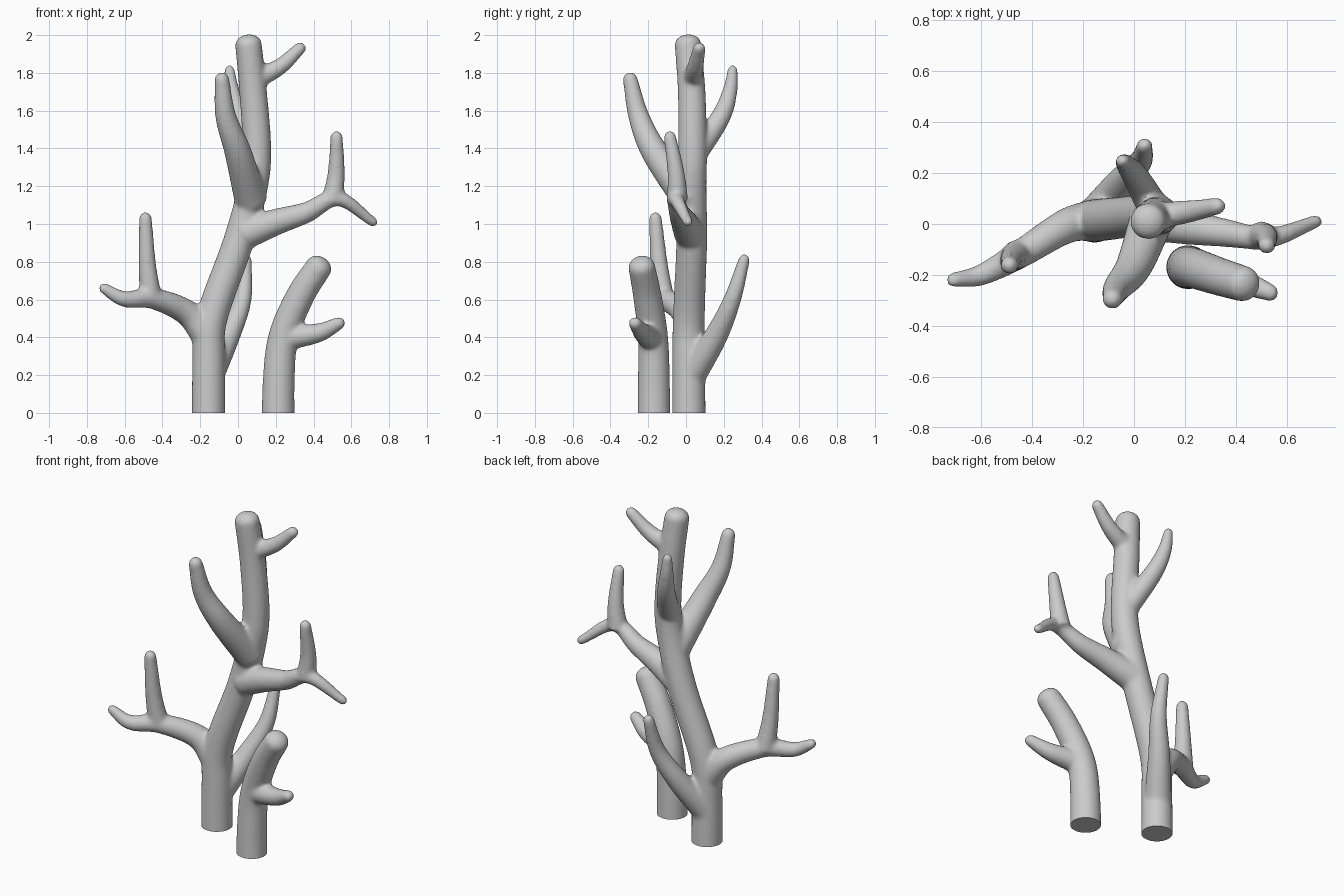
import bpy, bmesh, math
from mathutils import Vector

if "Cube" in bpy.data.objects:
    bpy.data.objects.remove(bpy.data.objects["Cube"])


def spline(pts, steps=8):
    """Catmull-Rom through (x, y, z, radius) points."""
    p = [2 * pts[0] - pts[1]] + pts + [2 * pts[-1] - pts[-2]]
    out = []
    for i in range(1, len(p) - 2):
        a, b, c, d = p[i - 1:i + 3]
        for s in range(steps):
            t = s / steps
            out.append(0.5 * (2 * b + (c - a) * t + (2 * a - 5 * b + 4 * c - d) * t * t
                              + (3 * b - a - 3 * c + d) * t ** 3))
    return out + [p[-2]]


def limb(bm, r0, r1, *pts, cap=1.0, sides=24):
    """Tube along a path, tapering from r0 to r1, with a rounded tip."""
    n = len(pts) - 1
    path = spline([Vector((*p, r0 + (r1 - r0) * i / n)) for i, p in enumerate(pts)])
    tip = path[-1].to_3d()
    end_dir = (tip - path[-2].to_3d()).normalized()
    for k in range(1, 6):
        a = math.radians(k * 16.5)
        path.append(Vector((*(tip + end_dir * r1 * cap * math.sin(a)), r1 * math.cos(a))))
    rings, normal = [], Vector((1, 0.3, 0.1))
    for i, q in enumerate(path):
        d = path[min(i + 1, len(path) - 1)].to_3d() - path[max(i - 1, 0)].to_3d()
        d.normalize()
        normal = (normal - d * normal.dot(d)).normalized()
        side = d.cross(normal)
        rings.append([bm.verts.new(q.to_3d() + q.w * (normal * math.cos(t) + side * math.sin(t)))
                      for t in (2 * math.pi * j / sides for j in range(sides))])
    for a, b in zip(rings, rings[1:]):
        for j in range(sides):
            k = (j + 1) % sides
            bm.faces.new((a[j], a[k], b[k], b[j]))
    bm.faces.new(rings[0][::-1])
    bm.faces.new(rings[-1])


def finish(name, bm):
    """Fuse the limbs, soften the joints, cut flat at the ground."""
    me = bpy.data.meshes.new(name)
    bm.to_mesh(me)
    bm.free()
    ob = bpy.data.objects.new(name, me)
    bpy.context.collection.objects.link(ob)
    rm = ob.modifiers.new("fuse", 'REMESH')
    rm.mode = 'VOXEL'
    rm.voxel_size = 0.01
    sm = ob.modifiers.new("soften", 'SMOOTH')
    sm.factor = 0.5
    sm.iterations = 16
    ev = ob.evaluated_get(bpy.context.evaluated_depsgraph_get())
    bm = bmesh.new()
    bm.from_mesh(ev.to_mesh())
    ev.to_mesh_clear()
    ob.modifiers.clear()
    cut = bmesh.ops.bisect_plane(bm, geom=bm.verts[:] + bm.edges[:] + bm.faces[:],
                                 plane_co=(0, 0, 0), plane_no=(0, 0, -1), clear_outer=True)
    edges = [e for e in cut['geom_cut'] if isinstance(e, bmesh.types.BMEdge)]
    bmesh.ops.holes_fill(bm, edges=edges, sides=0)
    bmesh.ops.recalc_face_normals(bm, faces=bm.faces[:])
    bm.to_mesh(me)
    bm.free()
    bpy.ops.object.select_all(action='DESELECT')
    ob.select_set(True)
    bpy.context.view_layer.objects.active = ob
    bpy.ops.object.shade_smooth_by_angle(angle=math.radians(45))


# tall branching stem: trunk
bm = bmesh.new()
limb(bm, .09, .071, (-.155, .015, -.2), (-.155, .015, .25), (-.14, .015, .5), (0, .03, .9),
     (.08, .03, 1.2), (.1, .035, 1.4), (.08, .03, 1.7), (.055, .01, 1.955), cap=.7)
# lower left arm and its upright twig
limb(bm, .082, .03, (-.16, .015, .4), (-.27, -.01, .53), (-.45, -.12, .605),
     (-.6, -.2, .602), (-.71, -.22, .66))
limb(bm, .06, .035, (-.46, -.12, .6), (-.48, -.142, .78), (-.49, -.162, 1.03))
# lower back branch
limb(bm, .078, .032, (-.15, .03, .2), (-.05, .16, .41), (.025, .245, .6), (.042, .308, .81))
# right arm with drooping tip, and its upright twig
limb(bm, .085, .027, (.04, .02, .95), (.2, -.01, 1.01), (.36, -.035, 1.06),
     (.53, -.055, 1.135), (.715, .01, 1.01))
limb(bm, .058, .034, (.5, -.045, 1.12), (.52, -.053, 1.27), (.522, -.085, 1.46))
# upper front branch
limb(bm, .088, .04, (.07, .02, 1.12), (0, -.165, 1.38), (-.065, -.25, 1.57),
     (-.085, -.295, 1.765))
# upper back branch
limb(bm, .066, .028, (.09, .04, 1.36), (.01, .18, 1.56), (-.03, .232, 1.7),
     (-.045, .247, 1.815))
# small top twig
limb(bm, .055, .034, (.08, .03, 1.76), (.22, .05, 1.832), (.328, .07, 1.93))
finish("tall_branching_stem", bm)

# short stem with one side twig
bm = bmesh.new()
limb(bm, .09, .071, (.215, -.17, -.2), (.215, -.17, .15), (.24, -.175, .4),
     (.33, -.205, .62), (.43, -.235, .775), cap=.75)
limb(bm, .066, .035, (.28, -.19, .4), (.43, -.23, .425), (.535, -.27, .475))
finish("short_stem", bm)
